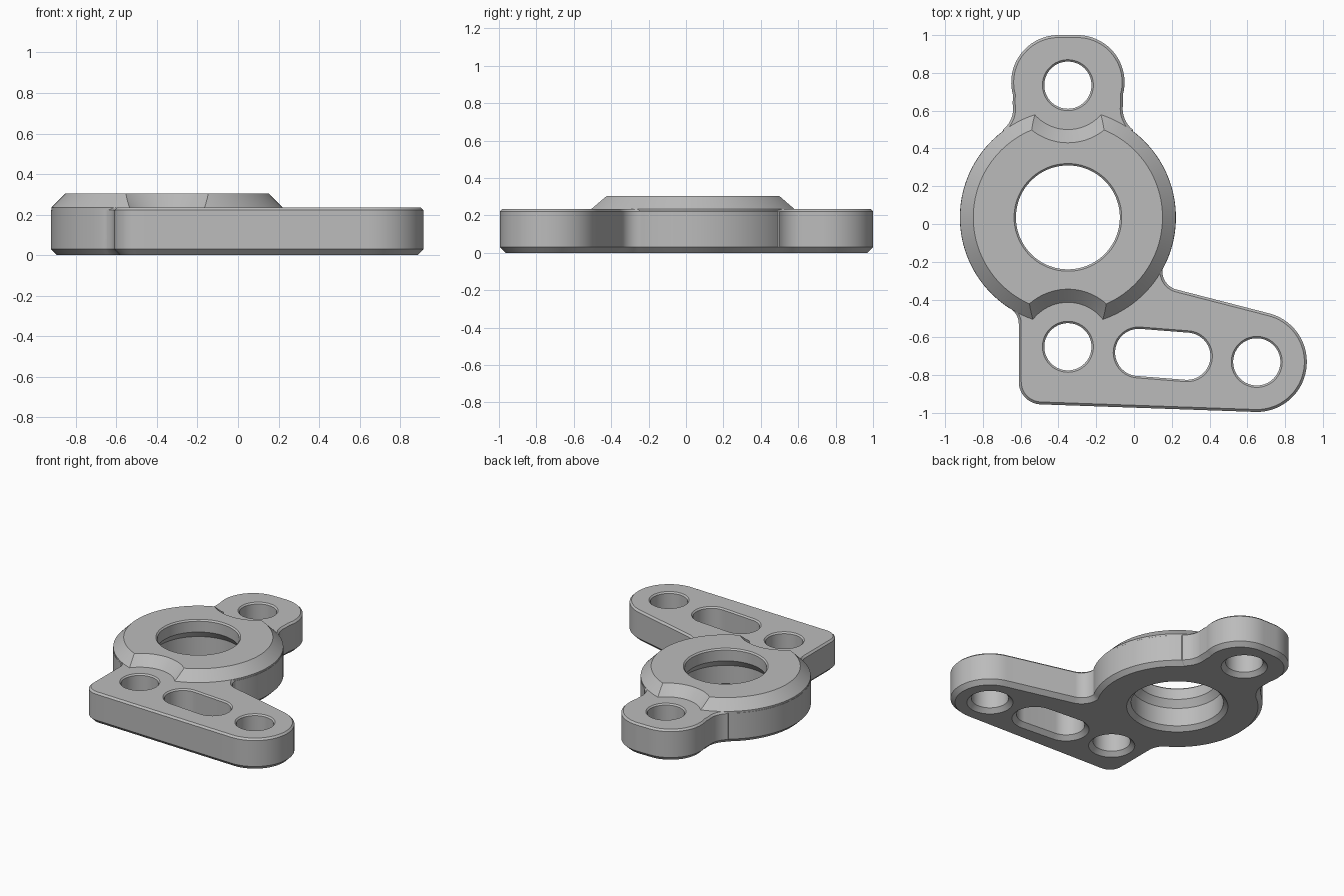
import bpy, bmesh
from math import cos, sin, radians
from mathutils import Vector

cube = bpy.data.objects.get("Cube")
if cube:
    bpy.data.objects.remove(cube, do_unlink=True)

steel = bpy.data.materials.new("satin grey")
steel.use_nodes = True
GREY = (0.5, 0.5, 0.5, 1)
steel.diffuse_color = GREY
steel.node_tree.nodes["Principled BSDF"].inputs["Base Color"].default_value = GREY

AXIS = -0.35                       # x of the hub and the two aligned holes
HUB_Y, HUB_R = 0.035, 0.572
TOP = 0.235                        # top of the flat lugs


def arc(x, y, r, start, end, steps=20):
    angles = [radians(start + (end - start) * i / steps) for i in range(steps + 1)]
    return [Vector((x + r * cos(a), y + r * sin(a))) for a in angles]


def circle(x, y, r, steps=128):
    return arc(x, y, r, 0, 360, steps)[:-1]


def grow(points, d):
    """Offset a counterclockwise outline outward by d."""
    result = []
    for i, p in enumerate(points):
        a = (p - points[i - 1]).normalized()
        b = (points[(i + 1) % len(points)] - p).normalized()
        na, nb = Vector((a.y, -a.x)), Vector((b.y, -b.x))
        result.append(p + (na + nb) * (d / (1 + na.dot(nb))))
    return result


def loft(name, outline, levels):
    """Stack offset copies of an outline; levels holds (offset, z)."""
    bm = bmesh.new()
    rings = [[bm.verts.new((p.x, p.y, z)) for p in grow(outline, d)] for d, z in levels]
    for low, high in zip(rings, rings[1:]):
        for i in range(len(low)):
            j = (i + 1) % len(low)
            bm.faces.new((low[i], low[j], high[j], high[i]))
    bm.faces.new(rings[0][::-1])
    bm.faces.new(rings[-1])
    mesh = bpy.data.meshes.new(name)
    bm.to_mesh(mesh)
    bm.free()
    mesh.materials.append(steel)
    obj = bpy.data.objects.new(name, mesh)
    bpy.context.collection.objects.link(obj)
    return obj


def combine(target, tool, operation):
    mod = target.modifiers.new(tool.name, "BOOLEAN")
    mod.operation, mod.object, mod.solver = operation, tool, "EXACT"
    bpy.context.view_layer.objects.active = target
    bpy.ops.object.modifier_apply(modifier=mod.name)
    bpy.data.objects.remove(tool, do_unlink=True)


# Rear lug: one flank, mirrored about the hub axis
flank = (arc(0.08, 0.61, 0.14, 232, 170, 12)
         + arc(-0.30, 0.75, 0.25, -15, 90, 24))
other_flank = [Vector((2 * AXIS - p.x, p.y)) for p in reversed(flank)]

# Full plate outline, counterclockwise from the arm tip
outline = (arc(0.65, -0.73, 0.265, -92, 75, 40)
           + arc(0.25, -0.25, 0.10, 255, 182, 12)
           + arc(AXIS, HUB_Y, HUB_R, -29, 53, 36)
           + flank + other_flank
           + arc(AXIS, HUB_Y, HUB_R, 127, 237, 44)
           + arc(-0.71, -0.53, 0.10, 54, 0, 12)
           + arc(-0.49, -0.835, 0.12, 180, 268, 16))
bracket = loft("mounting_bracket", outline,
               [(-0.03, 0), (0, 0.03), (0, TOP - 0.013), (-0.013, TOP)])

# Raised hub with a bevelled rim, scalloped around the aligned holes
hub = loft("raised_hub", circle(AXIS, HUB_Y, HUB_R - 0.001),
           [(0, 0.1), (0, TOP), (-0.07, 0.305)])
for y in (0.735, -0.65):
    scallop = loft("scallop_cutter", circle(AXIS, y, 0.235),
                   [(-0.035, TOP - 0.035), (0.115, TOP + 0.115)])
    combine(hub, scallop, "DIFFERENCE")
combine(bracket, hub, "UNION")

# Stepped centre bore
bore = loft("bore_cutter", circle(AXIS, HUB_Y, 0.275),
            [(0.085, -0.02), (0.035, 0.03), (0.035, 0.165), (0, 0.215),
             (0, 0.295), (0.02, 0.315)])
combine(bracket, bore, "DIFFERENCE")

# Bolt holes and slot, chamfered at both mouths
holes = [circle(x, y, 0.125, 64)
         for x, y in ((AXIS, 0.735), (AXIS, -0.65), (0.65, -0.73))]
holes.append(arc(0.28, -0.70, 0.125, -94.5, 85.5, 32)
             + arc(0.025, -0.68, 0.125, 85.5, 265.5, 32))
for hole in holes:
    cutter = loft("hole_cutter", hole,
                  [(0.05, -0.02), (0, 0.03), (0, TOP - 0.01), (0.01, TOP), (0.02, TOP + 0.01)])
    combine(bracket, cutter, "DIFFERENCE")

# Smooth curved walls, crisp chamfers
bpy.ops.object.select_all(action="DESELECT")
bracket.select_set(True)
bpy.context.view_layer.objects.active = bracket
bpy.ops.object.shade_smooth_by_angle(angle=radians(25))
